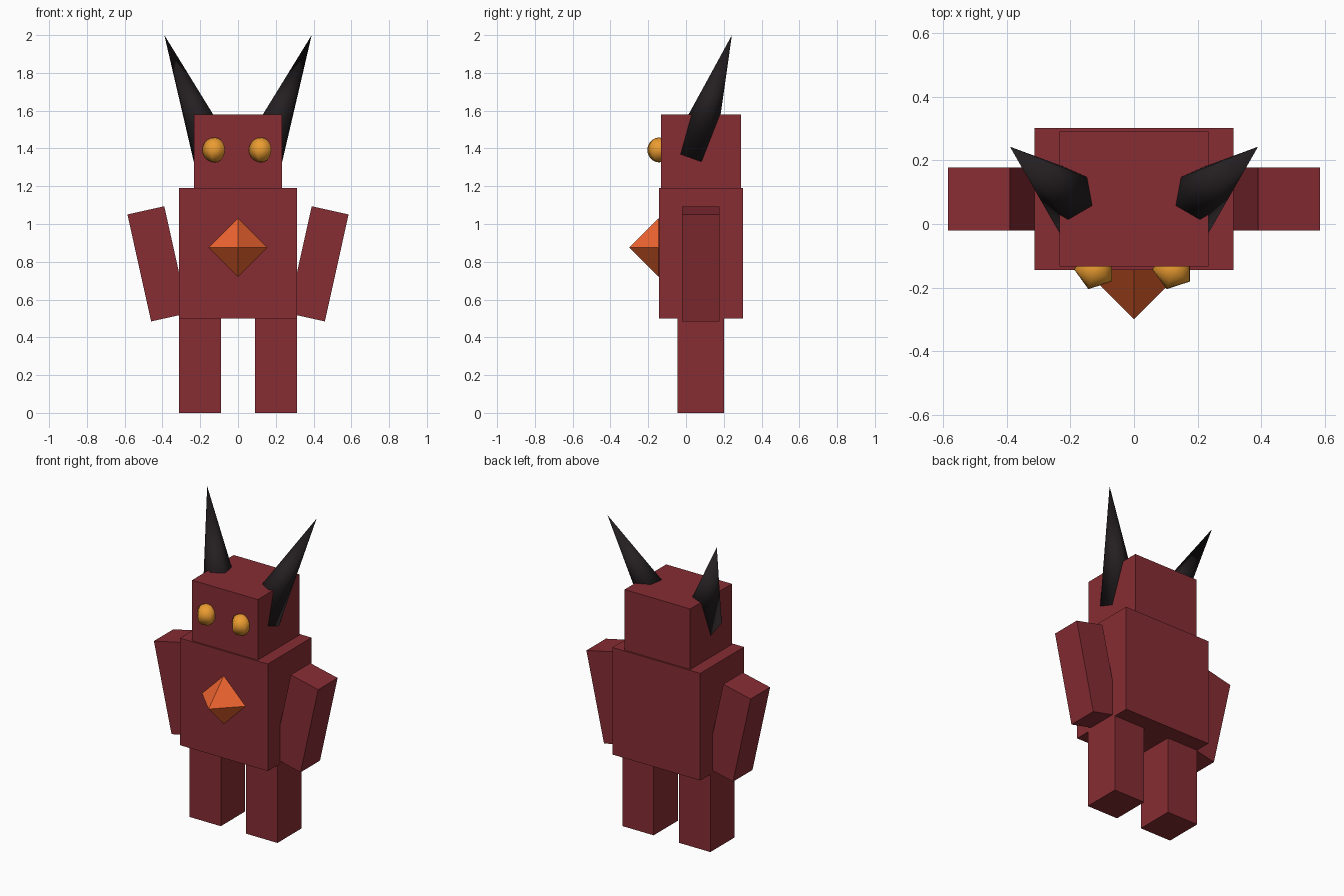
import bpy, bmesh, math
from mathutils import Matrix, Vector

if "Cube" in bpy.data.objects:
    bpy.data.objects.remove(bpy.data.objects["Cube"])


def material(name, rgb):
    m = bpy.data.materials.new(name)
    m.diffuse_color = (*rgb, 1)
    m.use_nodes = True
    m.node_tree.nodes["Principled BSDF"].inputs["Base Color"].default_value = m.diffuse_color
    return m


RED = material("red", (0.24, 0.026, 0.033))
BLACK = material("black", (0.018, 0.014, 0.016))
AMBER = material("amber", (0.82, 0.33, 0.03))
ORANGE = material("orange", (0.87, 0.13, 0.03))


def add(name, bm, mat, matrix, smooth=False):
    bm.transform(matrix)
    bmesh.ops.recalc_face_normals(bm, faces=bm.faces)
    for f in bm.faces:
        f.smooth = smooth
    mesh = bpy.data.meshes.new(name)
    bm.to_mesh(mesh)
    bm.free()
    mesh.materials.append(mat)
    ob = bpy.data.objects.new(name, mesh)
    bpy.context.collection.objects.link(ob)
    return ob


def box(name, center, size, tilt=0):
    bm = bmesh.new()
    bmesh.ops.create_cube(bm, size=1)
    m = (Matrix.Translation(center) @ Matrix.Rotation(tilt, 4, 'Y')
         @ Matrix.Diagonal((*size, 1)))
    return add(name, bm, RED, m)


def ball(name, center, radius, segs, rings, mat, smooth):
    bm = bmesh.new()
    bmesh.ops.create_uvsphere(bm, u_segments=segs, v_segments=rings, radius=radius)
    m = Matrix.Translation(center) @ Matrix.Rotation(math.pi / 2, 4, 'Z')
    return add(name, bm, mat, m, smooth)


def horn(name, side):
    # six-sided cone placed by its tip and axis
    z = Vector((0.361, 0.294, 0.886)).normalized()
    x = Vector((0.80, -0.57, -0.13))
    x = (x - z * x.dot(z)).normalized()
    y = z.cross(x)
    tip, depth = Vector((0.39, 0.243, 2.0)), 0.70
    m = Matrix((x, y, z)).transposed().to_4x4()
    m.translation = tip - z * depth / 2
    bm = bmesh.new()
    bmesh.ops.create_cone(bm, cap_ends=True, segments=6, radius1=depth * 0.169,
                          radius2=0, depth=depth)
    # put a corner on the local x axis
    first = min((v for v in bm.verts if v.co.z < 0), key=lambda v: v.index)
    turn = Matrix.Rotation(-math.atan2(first.co.y, first.co.x), 4, 'Z')
    return add(name, bm, BLACK, Matrix.Diagonal((side, 1, 1, 1)) @ m @ turn, True)


# body and head
box("torso", (0, 0.079, 0.845), (0.626, 0.446, 0.69))
box("head", (0, 0.079, 1.385), (0.468, 0.424, 0.39))

# paired parts
for side, label in ((-1, "left"), (1, "right")):
    box(label + "_leg", (side * 0.202, 0.077, 0.25), (0.223, 0.246, 0.5))
    box(label + "_arm", (side * 0.425, 0.079, 0.789), (0.2, 0.198, 0.58),
        side * math.radians(12.5))
    ball(label + "_eye", (side * 0.123, -0.142, 1.392), 0.066, 5, 10, AMBER, True)
    horn(label + "_horn", side)

# chest gem
ball("chest_gem", (0, -0.145, 0.876), 0.155, 4, 2, ORANGE, False)
